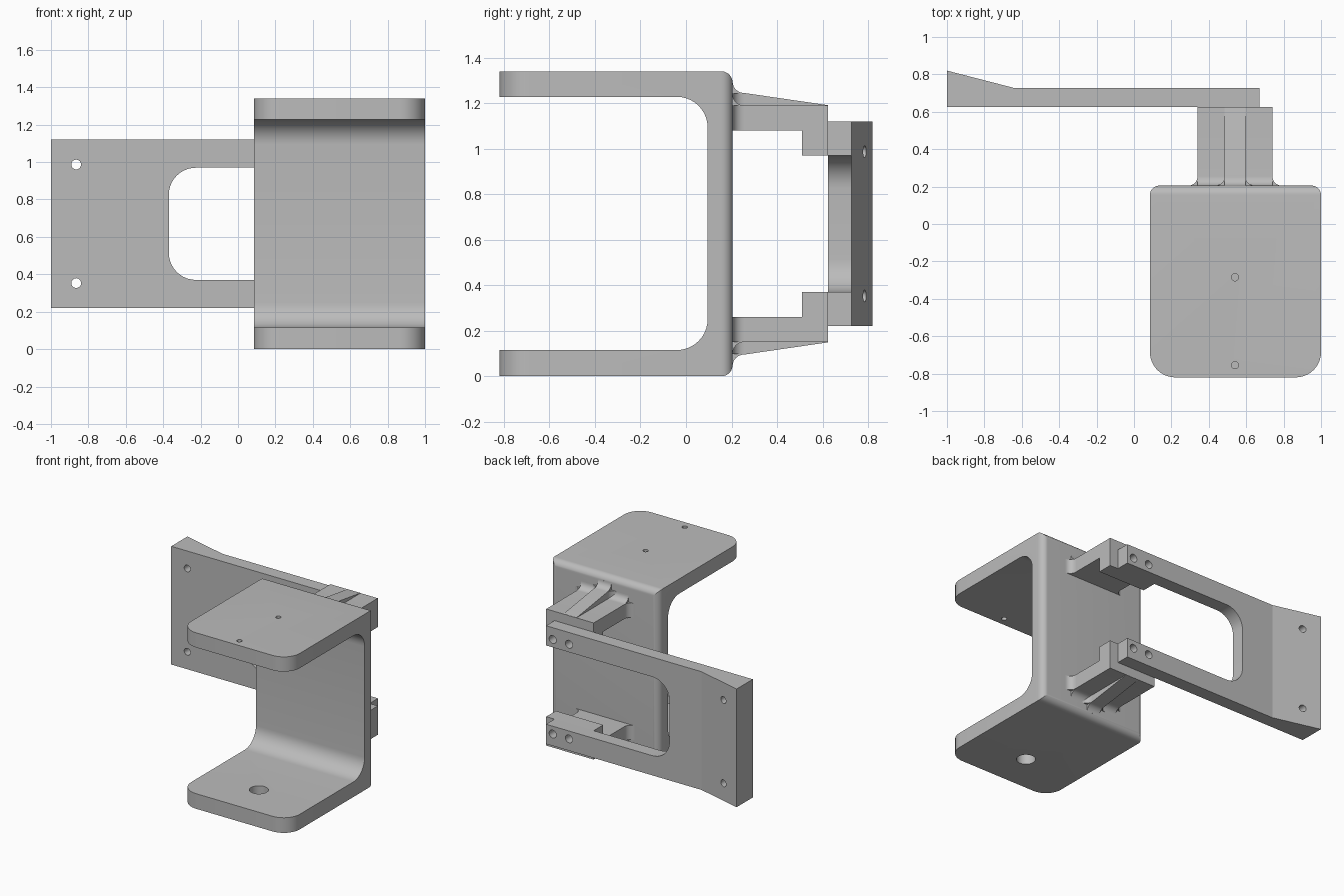
import bpy, bmesh
from math import radians, cos, sin
from mathutils import Matrix, Vector

if "Cube" in bpy.data.objects:
    bpy.data.objects.remove(bpy.data.objects["Cube"], do_unlink=True)

MID = 0.67        # height of the mirror plane
grey = bpy.data.materials.new("plain grey")
grey.use_nodes = True
GREY = (0.5, 0.5, 0.5, 1)
grey.diffuse_color = GREY
grey.node_tree.nodes["Principled BSDF"].inputs["Base Color"].default_value = GREY


def arc(cx, cy, r, start, end, n=10):
    angles = [radians(start + (end - start) * i / n) for i in range(n + 1)]
    return [(cx + r * cos(a), cy + r * sin(a)) for a in angles]


def prism(name, pts, axis, lo, hi):
    """Extrude a 2D outline along an axis; the outline uses the other two axes in order."""
    def place(p, h):
        co = list(p)
        co.insert("xyz".index(axis), h)
        return co
    bm = bmesh.new()
    face = bm.faces.new([bm.verts.new(place(p, lo)) for p in pts])
    new = bmesh.ops.extrude_face_region(bm, geom=[face])["geom"]
    shift = Vector(place((0, 0), hi - lo))
    bmesh.ops.translate(bm, vec=shift, verts=[v for v in new if isinstance(v, bmesh.types.BMVert)])
    bmesh.ops.recalc_face_normals(bm, faces=bm.faces)
    mesh = bpy.data.meshes.new(name)
    bm.to_mesh(mesh)
    bm.free()
    mesh.materials.append(grey)
    obj = bpy.data.objects.new(name, mesh)
    bpy.context.collection.objects.link(obj)
    return obj


def select(objs):
    bpy.ops.object.select_all(action="DESELECT")
    for o in objs:
        o.select_set(True)
    bpy.context.view_layer.objects.active = objs[0]


def drill(obj, axis, centre, r, lo, hi):
    cutter = prism("hole_cutter", arc(*centre, r, 0, 348.75, 31), axis, lo, hi)
    cutter.hide_render = True
    mod = obj.modifiers.new("hole", "BOOLEAN")
    mod.operation, mod.solver, mod.object = "DIFFERENCE", "EXACT", cutter
    select([obj])
    bpy.ops.object.modifier_apply(modifier=mod.name)
    bpy.data.objects.remove(cutter, do_unlink=True)


def round_edges(obj, test, radius):
    bm = bmesh.new()
    bm.from_mesh(obj.data)
    edges = [e for e in bm.edges if test(*(v.co for v in e.verts))]
    bmesh.ops.bevel(bm, geom=edges, offset=radius, segments=10, profile=0.5, affect="EDGES")
    bm.to_mesh(obj.data)
    bm.free()


def smooth(obj):
    select([obj])
    bpy.ops.object.shade_smooth_by_angle(angle=radians(12))


# C-shaped bracket: two plates joined by a back wall
FRONT, BACK, TOP = -0.82, 0.205, 1.34
profile = [(FRONT, 0), (BACK, 0), (BACK, TOP), (FRONT, TOP), (FRONT, 1.228)]
profile += arc(-0.04, 1.093, 0.135, 90, 0) + arc(-0.04, 0.25, 0.135, 0, -90)
profile += [(FRONT, 0.115)]
bracket = prism("c_bracket", profile, "x", 0.085, 1.0)
round_edges(bracket, lambda a, b: max(a.y, b.y) < FRONT + 0.001 and abs(a.z - b.z) > 0.05, 0.135)
round_edges(bracket, lambda a, b: min(a.y, b.y) > BACK - 0.001, 0.05)
for y in (-0.285, -0.755):
    drill(bracket, "z", (0.54, y), 0.019, 1.1, 1.5)
drill(bracket, "z", (0.54, -0.52), 0.066, -0.1, 0.2)
smooth(bracket)

# Stepped arm with a sloping rib, mirrored to the lower side
IN, END = 0.18, 0.625
body = [(IN, 1.08), (0.51, 1.08), (0.51, 0.97), (END, 0.97), (END, 1.19)]
body += arc(0.255, 1.24, 0.05, 270, 180) + [(IN, 1.24)]
arm = prism("support_arms", body, "x", 0.34, 0.74)
for x in (0.477, 0.614):
    drill(arm, "y", (x, 1.03), 0.03, 0.4, 0.8)
rib = [(IN, 1.15), (0.6, 1.15), (END, 1.191)] + arc(0.255, 1.295, 0.05, 270, 180) + [(IN, 1.295)]
parts = [arm, prism("rib", rib, "x", 0.485, 0.595)]
for x, side, lo, hi in ((0.34, -1, 1.08, 1.19), (0.74, 1, 1.08, 1.19),
                        (0.485, -1, 1.15, 1.243), (0.595, 1, 1.15, 1.243)):
    curve = [(x + side * (0.05 + px), py) for px, py in arc(0, 0.255, 0.05, 180, 270)]
    parts.append(prism("flare", curve + [(x + side * 0.05, IN), (x, IN)], "z", lo, hi))
select(parts)
bpy.ops.object.join()
arm.data.transform(Matrix.Translation((0, 0, -MID)))
arm.location.z = MID
smooth(arm)
mirror = arm.modifiers.new("lower_arm", "MIRROR")
mirror.use_axis = (False, False, True)
mirror.use_mirror_merge = False

# Back plate: forked outline, thickened toward its far end
fork = [(-1, 0.22), (-0.64, 0.22), (0.67, 0.22), (0.67, 0.37)]
fork += arc(-0.225, 0.515, 0.145, 270, 180) + arc(-0.225, 0.825, 0.145, 180, 90)
fork += [(0.67, 0.97), (0.67, 1.12), (-0.64, 1.12), (-1, 1.12)]
plate = prism("back_plate", fork, "y", 0.625, 0.727)
bm = bmesh.new()
bm.from_mesh(plate.data)
bmesh.ops.bisect_plane(bm, geom=bm.verts[:] + bm.edges[:] + bm.faces[:],
                       plane_co=(-0.64, 0, 0), plane_no=(1, 0, 0))
for v in bm.verts:
    if v.co.x < -0.99 and v.co.y > 0.7:
        v.co.y = 0.82
bm.to_mesh(plate.data)
bm.free()
for side in (-1, 1):
    drill(plate, "y", (-0.865, MID + side * 0.317), 0.026, 0.5, 0.9)
    for x in (0.477, 0.614):
        drill(plate, "y", (x, MID + side * 0.36), 0.03, 0.5, 0.9)
smooth(plate)
